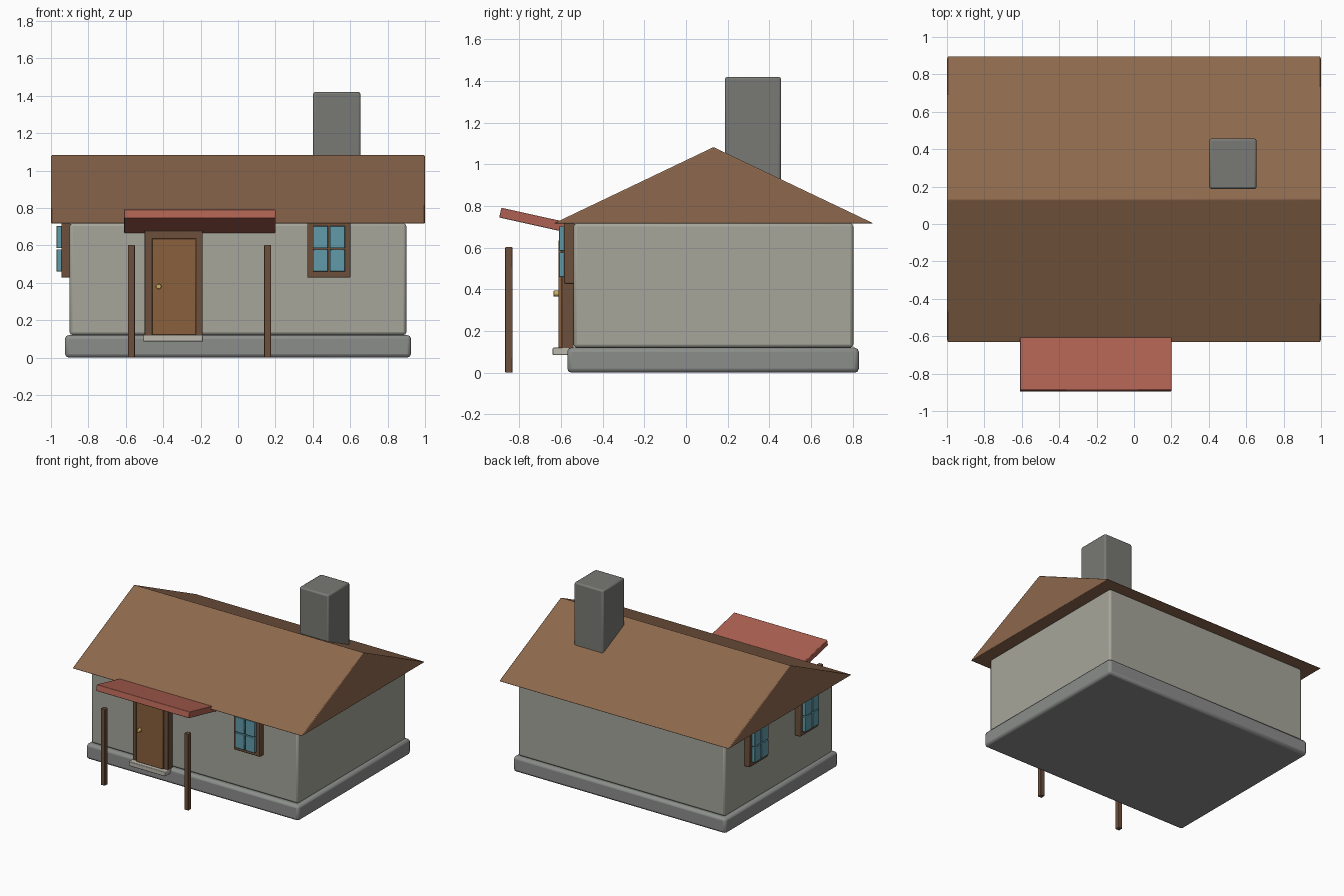
import bpy, bmesh
from math import radians
from mathutils import Matrix

if "Cube" in bpy.data.objects:
    bpy.data.objects.remove(bpy.data.objects["Cube"])


def material(name, rgb):
    m = bpy.data.materials.new(name)
    m.diffuse_color = (*rgb, 1)
    m.use_nodes = True
    m.node_tree.nodes["Principled BSDF"].inputs["Base Color"].default_value = m.diffuse_color
    return m


WALL = material("plaster", (0.38, 0.38, 0.33))
STONE = material("stone", (0.26, 0.27, 0.26))
BRICK = material("chimney_stone", (0.19, 0.19, 0.175))
ROOF = material("roof_brown", (0.27, 0.14, 0.075))
WOOD = material("dark_wood", (0.15, 0.08, 0.045))
DOOR = material("door_wood", (0.25, 0.115, 0.045))
RED = material("canopy_red", (0.42, 0.12, 0.085))
GLASS = material("glass", (0.12, 0.33, 0.40))
BRASS = material("brass", (0.6, 0.42, 0.12))
SLAB = material("step_stone", (0.5, 0.48, 0.42))


def finish(name, bm, mat, bevel, segments=2):
    bmesh.ops.recalc_face_normals(bm, faces=bm.faces)
    me = bpy.data.meshes.new(name)
    bm.to_mesh(me)
    bm.free()
    ob = bpy.data.objects.new(name, me)
    bpy.context.collection.objects.link(ob)
    me.materials.append(mat)
    if bevel:
        mod = ob.modifiers.new("bevel", "BEVEL")
        mod.width, mod.segments = bevel, segments
        mod.limit_method = "ANGLE"
    return ob


def box(name, x, y, z, mat, bevel=0.004, place=None):
    """Box given as (min, max) on each axis, optionally moved by a matrix."""
    bm = bmesh.new()
    bmesh.ops.create_cube(bm, size=1)
    for v in bm.verts:
        v.co = [a[0] + (c + 0.5) * (a[1] - a[0]) for a, c in zip((x, y, z), v.co)]
    if place:
        bm.transform(place)
    return finish(name, bm, mat, bevel)


# House body
box("plinth", (-0.925, 0.925), (-0.57, 0.83), (0, 0.12), STONE, 0.02)
box("walls", (-0.9, 0.9), (-0.54, 0.803), (0.12, 0.718), WALL, 0.016)
box("chimney", (0.402, 0.655), (0.187, 0.457), (0.75, 1.42), BRICK, 0.012)

# Solid gable roof, extruded along x
bm = bmesh.new()
gable = bm.faces.new([bm.verts.new((-1, y, z)) for y, z in
                      ((-0.635, 0.717), (0.9, 0.717), (0.132, 1.083))])
ext = bmesh.ops.extrude_face_region(bm, geom=[gable])
bmesh.ops.translate(bm, vec=(2, 0, 0),
                    verts=[g for g in ext["geom"] if isinstance(g, bmesh.types.BMVert)])
finish("roof", bm, ROOF, 0.006)

# Door, its frame, step and knob
box("door_frame", (-0.5, -0.19), (-0.597, -0.54), (0.11, 0.68), WOOD)
box("door", (-0.46, -0.225), (-0.612, -0.56), (0.12, 0.637), DOOR)
box("door_step", (-0.505, -0.187), (-0.64, -0.56), (0.085, 0.12), SLAB)
bm = bmesh.new()
bmesh.ops.create_cone(bm, cap_ends=True, segments=16, radius1=0.014, radius2=0.014, depth=0.04,
                      matrix=Matrix.Translation((-0.424, -0.617, 0.38)) @ Matrix.Rotation(radians(90), 4, "X"))
finish("door_knob", bm, BRASS, 0.004)


# Windows, built facing -y around the wall plane, then placed
def window(name, place):
    box(name + "_frame", (-0.115, 0.115), (-0.045, 0.005), (0.427, 0.725), WOOD, 0.006, place)
    for i, x in enumerate((-0.086, 0.005)):
        for j, z in enumerate((0.46, 0.585)):
            box(f"{name}_pane_{i}{j}", (x, x + 0.081), (-0.07, -0.02), (z, z + 0.118),
                GLASS, 0.003, place)


window("front_window", Matrix.Translation((0.486, -0.54, 0)))
for tag, y in (("a", -0.187), ("b", 0.443)):
    window("left_window_" + tag,
           Matrix.Translation((-0.9, y, 0)) @ Matrix.Rotation(radians(-90), 4, "Z"))

# Tilted door canopy and its two posts
box("canopy", (-0.405, 0.405), (-0.183, 0.183), (-0.024, 0.024), RED, 0.004,
    Matrix.Translation((-0.205, -0.713, 0.729)) @ Matrix.Rotation(radians(-12.5), 4, "X"))
for side, x in (("left", -0.57), ("right", 0.158)):
    box(side + "_post", (x - 0.018, x + 0.018), (-0.868, -0.832), (0, 0.603), WOOD)

# Smooth bevels, sharp corners
for ob in bpy.context.scene.objects:
    bpy.ops.object.select_all(action="DESELECT")
    ob.select_set(True)
    bpy.context.view_layer.objects.active = ob
    bpy.ops.object.shade_smooth_by_angle(angle=radians(30))
